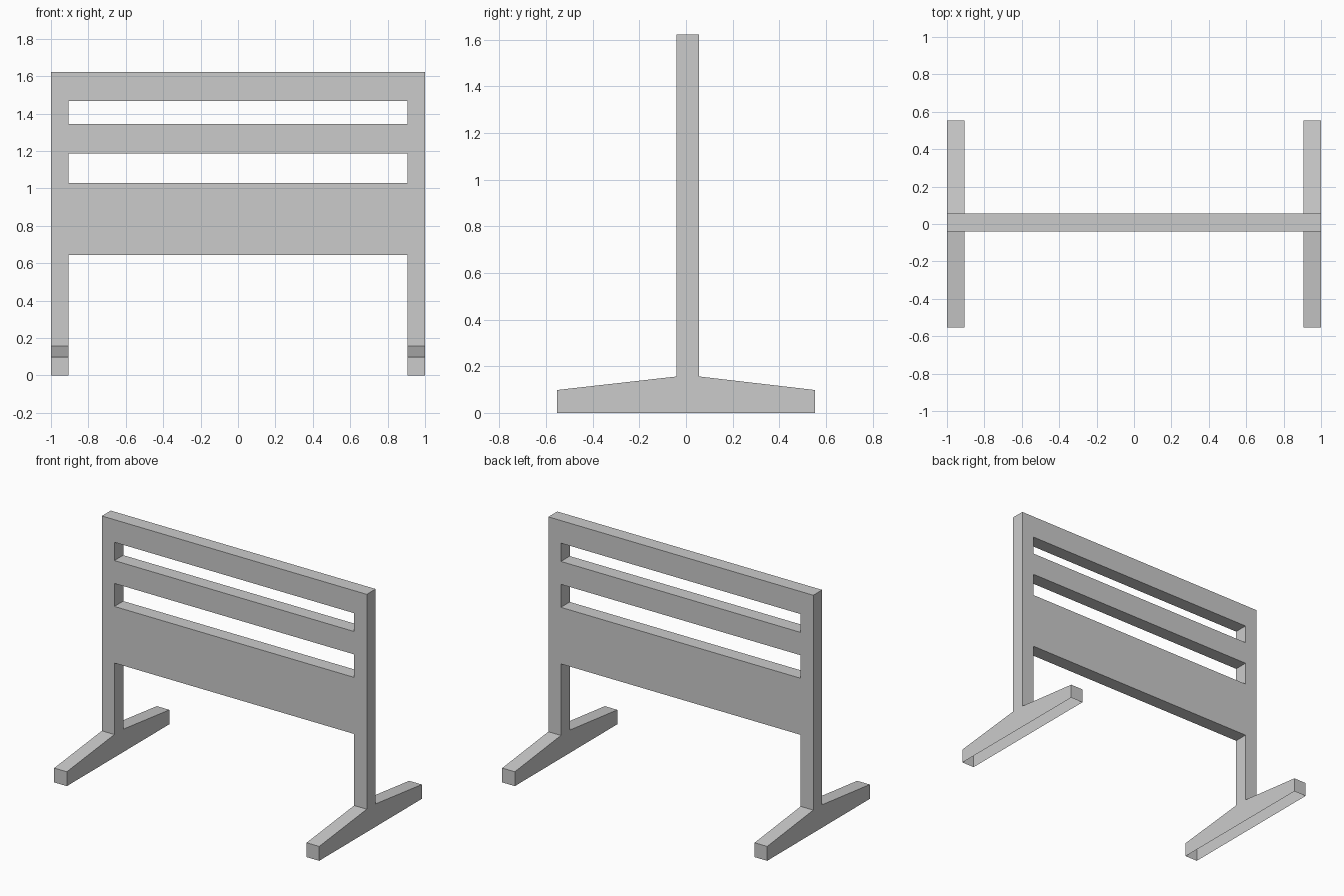
import bpy
import bmesh
from mathutils import Vector

cube = bpy.data.objects.get("Cube")
if cube:
    bpy.data.objects.remove(cube, do_unlink=True)

grey = bpy.data.materials.new("light_grey")
grey.use_nodes = True
colour = (0.6, 0.6, 0.6, 1)
grey.diffuse_color = colour
grey.node_tree.nodes["Principled BSDF"].inputs["Base Color"].default_value = colour

HALF_WIDTH, INNER, HEIGHT = 1.0, 0.905, 1.622
FRONT, BACK = -0.04, 0.056
FOOT, FOOT_TIP, FOOT_TOP = 0.553, 0.098, 0.156


def extrude_profile(name, profile, x0, x1, open_bottom=False):
    """Extrude a (y, z) outline along x."""
    bm = bmesh.new()
    face = bm.faces.new([bm.verts.new((x0, y, z)) for y, z in profile])
    ext = bmesh.ops.extrude_face_region(bm, geom=[face])
    verts = [g for g in ext["geom"] if isinstance(g, bmesh.types.BMVert)]
    bmesh.ops.translate(bm, verts=verts, vec=Vector((x1 - x0, 0, 0)))
    bmesh.ops.recalc_face_normals(bm, faces=bm.faces[:])
    if open_bottom:
        under = [f for f in bm.faces if f.normal.z < -0.9]
        bmesh.ops.delete(bm, geom=under, context="FACES")
    mesh = bpy.data.meshes.new(name)
    bm.to_mesh(mesh)
    bm.free()
    mesh.materials.append(grey)
    obj = bpy.data.objects.new(name, mesh)
    bpy.context.collection.objects.link(obj)
    return obj


# Side frames: post and tapered foot in one outline, hollow underneath
side = [(-FOOT, 0), (FOOT, 0), (FOOT, FOOT_TIP), (BACK, FOOT_TOP),
        (BACK, HEIGHT), (FRONT, HEIGHT), (FRONT, FOOT_TOP), (-FOOT, FOOT_TIP)]
extrude_profile("left_post_and_foot", side, INNER, HALF_WIDTH, True)
extrude_profile("right_post_and_foot", side, -HALF_WIDTH, -INNER, True)

# Boards spanning the posts
for name, low, high in (("lower_panel", 0.644, 1.03),
                        ("middle_rail", 1.187, 1.343),
                        ("top_rail", 1.468, HEIGHT)):
    board = [(FRONT, low), (BACK, low), (BACK, high), (FRONT, high)]
    extrude_profile(name, board, -INNER, INNER)
